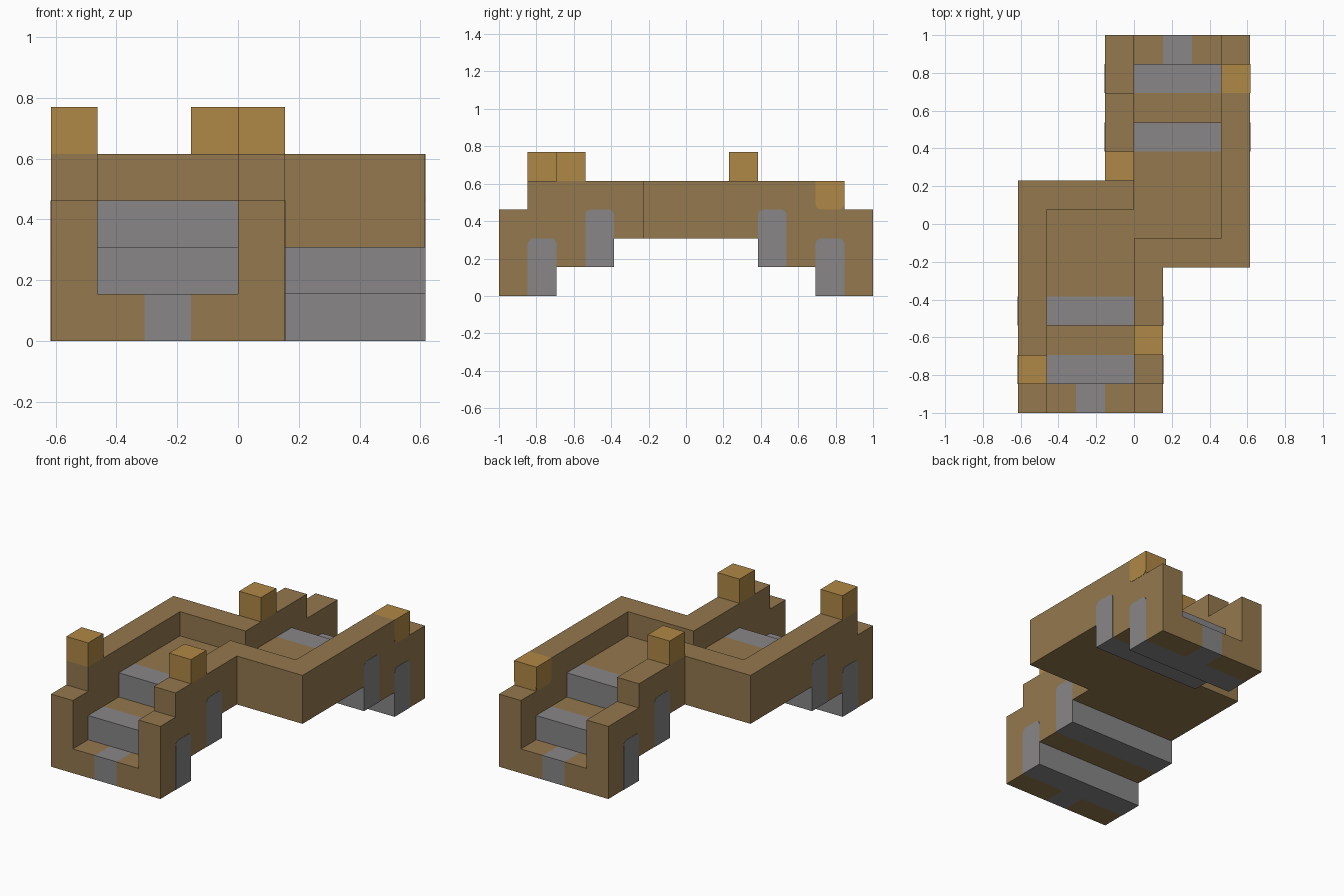
import bpy, bmesh, math

cube = bpy.data.objects.get("Cube")
if cube:
    bpy.data.objects.remove(cube)

U = 2 / 13          # one block
BROWN, GRAY, GOLD = range(3)


def material(name, rgb):
    m = bpy.data.materials.new(name)
    m.use_nodes = True
    m.diffuse_color = (*rgb, 1)
    bsdf = next(n for n in m.node_tree.nodes if n.type == 'BSDF_PRINCIPLED')
    bsdf.inputs["Base Color"].default_value = (*rgb, 1)
    bsdf.inputs["Roughness"].default_value = 0.9
    return m


MATS = [material("wood brown", (0.296, 0.188, 0.076)),
        material("stone gray", (0.246, 0.238, 0.24)),
        material("golden wood", (0.434, 0.246, 0.061))]


def prism(name, s, xs, profile, rule):
    """Extrude a (y, z) profile through the x stations; s = -1 turns it half round."""
    bm = bmesh.new()
    rings = [[bm.verts.new((x, y, z)) for y, z in profile] for x in xs]
    n = len(profile)
    for a, b in zip(rings, rings[1:]):
        for i in range(n):
            j = (i + 1) % n
            bm.faces.new((a[i], a[j], b[j], b[i]))
    bm.faces.new(rings[0])
    bm.faces.new(rings[-1])
    bmesh.ops.recalc_face_normals(bm, faces=bm.faces)
    for f in bm.faces:
        f.material_index = rule(f.calc_center_median(), f.normal)
    for v in bm.verts:
        v.co = (s * v.co.x * U, s * v.co.y * U, v.co.z * U)
    me = bpy.data.meshes.new(name)
    bm.to_mesh(me)
    bm.free()
    for m in MATS:
        me.materials.append(m)
    ob = bpy.data.objects.new(name, me)
    bpy.context.collection.objects.link(ob)


def box(name, s, x0, x1, y0, y1, z0, z1, color):
    prism(name, s, (x0, x1), [(y0, z0), (y1, z0), (y1, z1), (y0, z1)], lambda c, n: color)


def plate(name, s, x, out, y0, z0, height, color, flip=False):
    """Thin side panel, one block wide, with two rounded corners."""
    r = 0.2
    pts = [(0, 0), (1, 0)]
    for cy, start in ((1 - r, 0), (r, 90)):
        for k in range(5):
            a = math.radians(start + k * 22.5)
            pts.append((cy + r * math.cos(a), height - r + r * math.sin(a)))
    pts = [(y0 + y, z0 + (height - z if flip else z)) for y, z in pts]
    prism(name, s, (x, x + out * 0.012), pts, lambda c, n: color)


def in_beam(y):
    return 2.49 < y < 3.51 or 4.49 < y < 5.51


def wall_rule(gold_step):
    def rule(c, n):
        if abs(n.x) > 0.5:
            return BROWN
        if c.z < 2.5 and in_beam(c.y):
            return GRAY
        if gold_step and c.z > 3.4 and 4.5 < c.y < 5.6:
            return GOLD
        return BROWN
    return rule


def stair_rule(c, n):
    if abs(n.x) > 0.5:
        return BROWN
    inlay = c.y > 5.5 and 1 < c.x < 2
    return GRAY if in_beam(c.y) or inlay else BROWN


# stepped underside shared by walls and stairs
UNDER = [(2.5, 2), (2.5, 1), (3.5, 1), (4.5, 1), (4.5, 0), (5.5, 0), (6.5, 0)]


def wall(name, s, x0, start, step, gold_step=False):
    top = [(6.5, 3), (step, 3), (step, 4)]
    if gold_step:
        top.append((step - 1, 4))
    prism(name, s, (x0, x0 + 1), [(start, 2)] + UNDER + top + [(start, 4)],
          wall_rule(gold_step))


for s, side in ((-1, "front"), (1, "back")):
    back = s > 0
    # walls around the walkway
    wall(side + "_outer_wall", s, 3, -1.5, 5.5, back)
    wall(side + "_inner_wall", s, -1, 0.5, 4.5 if back else 5.5)
    box(side + "_cross_wall", s, 1, 3, -1.5, -0.5, 2, 4, BROWN)

    # landing floor and stairs
    treads = [(6.5, 1), (5.5, 1), (5.5, 2), (4.5, 2), (3.5, 2), (3.5, 3), (2.5, 3), (-0.5, 3)]
    prism(side + "_stairs", s, (0, 1, 2, 3), [(-0.5, 2)] + UNDER + treads, stair_rule)

    # stone beam ends on the outer faces
    for x, out, label in ((4, 1, "outer"), (-1, -1, "inner")):
        plate(f"{side}_{label}_upper_beam_end", s, x, out, 2.5, 1, 2, GRAY)
        plate(f"{side}_{label}_lower_beam_end", s, x, out, 4.5, 0, 2, GRAY)

    # corner posts
    inner_y = 1.5 if back else 3.5
    box(side + "_inner_post", s, -1, 0, inner_y, inner_y + 1, 4, 5, GOLD)
    if back:
        for x, out, label in ((4, 1, "outside"), (3, -1, "inside")):
            plate(f"back_outer_post_{label}", s, x, out, 4.5, 3, 1, GOLD, flip=True)
    else:
        box("front_outer_post", s, 3, 4, 4.5, 5.5, 4, 5, GOLD)
